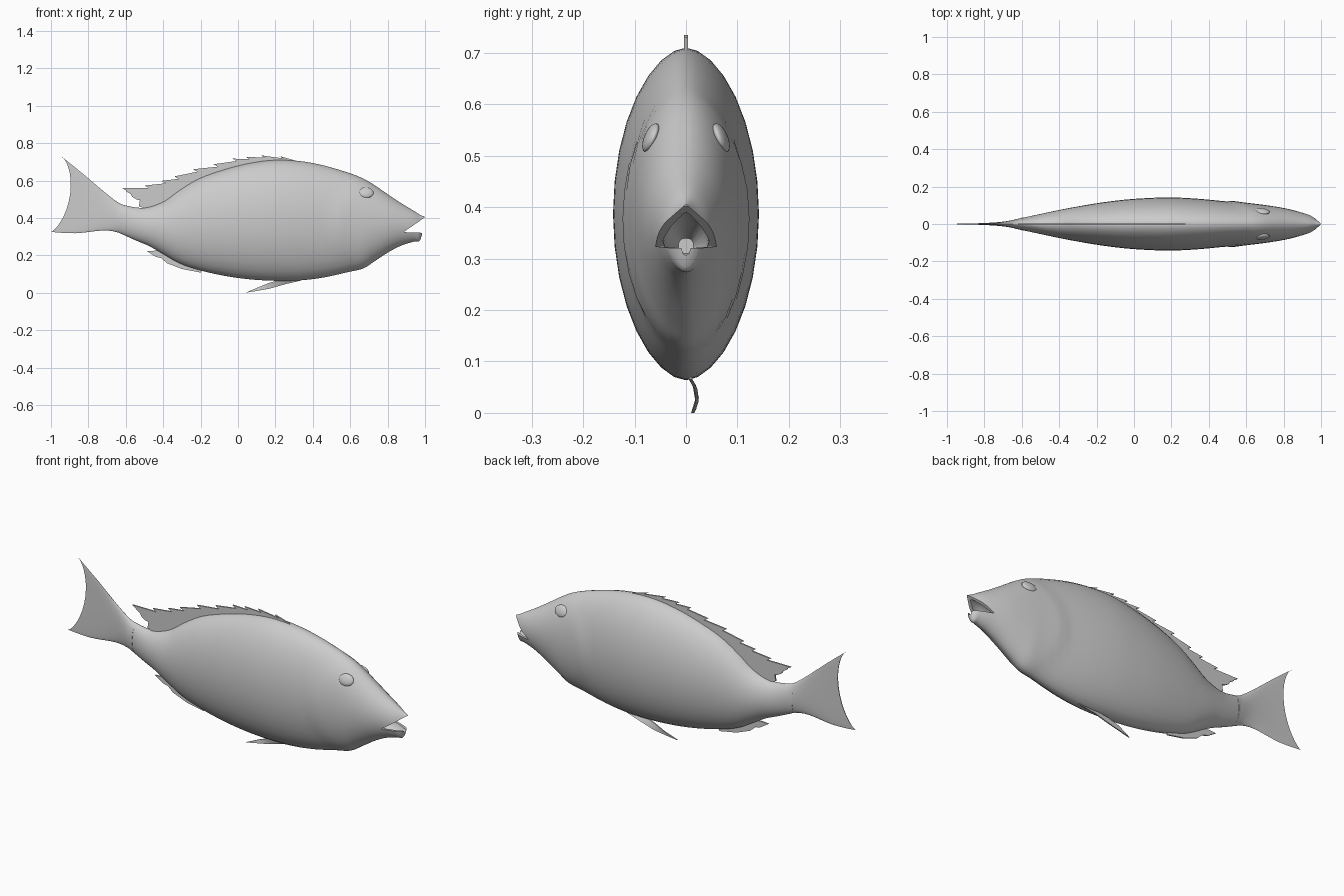
import bpy, bmesh, math

if "Cube" in bpy.data.objects:
    bpy.data.objects.remove(bpy.data.objects["Cube"])


def new_object(name, verts, faces, angle=40):
    bm = bmesh.new()
    vs = [bm.verts.new(v) for v in verts]
    for f in faces:
        bm.faces.new([vs[i] for i in f])
    bmesh.ops.recalc_face_normals(bm, faces=bm.faces)
    bmesh.ops.triangulate(bm, faces=[f for f in bm.faces if len(f.verts) > 4])
    me = bpy.data.meshes.new(name)
    bm.to_mesh(me)
    bm.free()
    me.shade_smooth()
    me.set_sharp_from_angle(angle=math.radians(angle))
    ob = bpy.data.objects.new(name, me)
    bpy.context.collection.objects.link(ob)
    return ob


def spline(keys, steps):
    """Catmull-Rom through tuples of any length."""
    out = []
    for i in range(len(keys) - 1):
        a, b, c, d = (keys[max(0, min(len(keys) - 1, i + k))] for k in (-1, 0, 1, 2))
        for s in range(steps):
            t = s / steps
            out.append(tuple(0.5 * (2 * q + (r - p) * t + (2 * p - 5 * q + 4 * r - u) * t * t
                                    + (3 * q - p - 3 * r + u) * t ** 3)
                             for p, q, r, u in zip(a, b, c, d)))
    return out + [keys[-1]]


def loft(name, rings, angle=40):
    n, m = len(rings[0]), len(rings)
    faces = [(i * n + j, i * n + (j + 1) % n, (i + 1) * n + (j + 1) % n, (i + 1) * n + j)
             for i in range(m - 1) for j in range(n)]
    faces += [tuple(range(n)), tuple(range((m - 1) * n, m * n))]
    return new_object(name, [v for r in rings for v in r], faces, angle)


def section(xt, zt, xb, zb, w, bow=0, n=32, power=1.12):
    """Lens-shaped ring between a top and a bottom point."""
    ring = []
    for k in range(n):
        a = 2 * math.pi * k / n
        v = 0.5 + 0.5 * math.sin(a)
        c = math.cos(a)
        x = xb + (xt - xb) * v + bow * max(0, 4 * v * (1 - v)) ** 0.7
        ring.append((x, math.copysign(abs(c) ** power, c) * w, zb + (zt - zb) * v))
    return ring


def fin(name, outline, t=0.004, bend=lambda x, z: 0):
    n = len(outline)
    verts = [(x, bend(x, z) + s * t, z) for s in (-1, 1) for x, z in outline]
    faces = [tuple(range(n)), tuple(range(n, 2 * n))]
    faces += [(i, (i + 1) % n, n + (i + 1) % n, n + i) for i in range(n)]
    return new_object(name, verts, faces, 30)


# Body: x, top z, bottom z, half width
keys = [(-.64, .476, .322, .024), (-.54, .455, .277, .045), (-.47, .46, .247, .06),
        (-.39, .492, .20, .077), (-.31, .55, .155, .092), (-.205, .612, .12, .11),
        (-.07, .66, .09, .128), (.06, .693, .072, .138), (.195, .71, .064, .142),
        (.33, .704, .066, .136), (.46, .68, .082, .124), (.595, .64, .112, .109),
        (.67, .61, .13, .102), (.73, .575, .168, .095), (.81, .52, .22, .083),
        (.88, .474, .255, .066), (.94, .438, .273, .047), (.975, .416, .284, .028),
        (.998, .406, .385, .006)]
rings = []
for x, zt, zb, w in spline(keys, 4):
    ring = []
    for px, py, pz in section(x, zt, x, zb, w):
        # raised gill cover with a curved rear edge
        d = px - (.49 + .12 * ((pz - .36) / .24) ** 2)
        if d > 0:
            g = min(1, d / .035) * max(0, 1 - d / .35)
            py *= 1 + .07 * g
        ring.append((px, py, pz))
    rings.append(ring)
body = loft("body", rings)

# Mouth: wedge gap between the jaws, then the hollow inside
gap = fin("mouth_gap_cutter", [(.885, .324), (1.05, .438), (1.05, .318)], t=.2)
hollow = loft("mouth_hollow_cutter",
              [section(x, zt, x, zb, w, n=16, power=.8) for x, zt, zb, w in
               [(.76, .34, .31, .015), (.84, .37, .295, .036), (.9, .395, .288, .046),
                (.945, .392, .294, .03), (.98, .39, .305, .012), (1.03, .40, .33, .006)]])
bpy.context.view_layer.objects.active = body
for cutter in (gap, hollow):
    mod = body.modifiers.new("cut", "BOOLEAN")
    mod.operation, mod.solver, mod.object = "DIFFERENCE", "EXACT", cutter
    bpy.ops.object.modifier_apply(modifier=mod.name)
    bpy.data.objects.remove(cutter)
body.data.set_sharp_from_angle(angle=math.radians(40))

# Eyes
for side, label in ((-1, "right"), (1, "left")):
    bpy.ops.mesh.primitive_uv_sphere_add(segments=24, ring_count=12, radius=1,
                                         location=(.685, side * .068, .535))
    eye = bpy.context.object
    eye.name = label + "_eye"
    eye.scale = (.04, .013, .03)
    eye.rotation_euler = (side * .4, 0, -side * .12)
    bpy.ops.object.shade_smooth()

# Tail fin: top x, z, bottom x, z, half thickness, trailing edge notch
tail = [(-.60, .466, -.60, .305, .034, 0), (-.64, .482, -.64, .322, .023, 0),
        (-.71, .535, -.72, .333, .012, .01), (-.82, .628, -.87, .318, .005, .045),
        (-.945, .728, -1.0, .325, .002, .075)]
loft("tail_fin", [section(*r) for r in spline(tail, 4)])

# Dorsal fin: spine tips with small notches behind them
tips = [(.22, .731), (.12, .735), (.04, .727), (-.03, .717), (-.13, .687), (-.24, .66),
        (-.34, .622), (-.41, .598), (-.5, .573), (-.62, .56), (-.595, .54), (-.565, .512)]
outline = [(.33, .70)]
for x, z in tips:
    outline += [(x, z), (x + .022, z - .013)]
outline += [(-.525, .495), (-.53, .462), (-.47, .44), (-.39, .46), (-.2, .57), (0, .64), (.3, .67)]
fin("dorsal_fin", outline)

# Anal fin
fin("anal_fin", [(-.487, .222), (-.44, .192), (-.41, .185), (-.38, .158), (-.3, .127),
                 (-.2, .108), (-.18, .14), (-.3, .18), (-.39, .225), (-.44, .225)])

# Pelvic fin, curling to one side
fin("pelvic_fin", [(.04, .0), (.09, .008), (.17, .022), (.25, .045), (.34, .066), (.34, .09),
                   (.25, .075), (.17, .054), (.11, .03)], t=.003,
    bend=lambda x, z: .022 * math.sin(math.pi * min(1, max(0, (.08 - z) / .1))))
